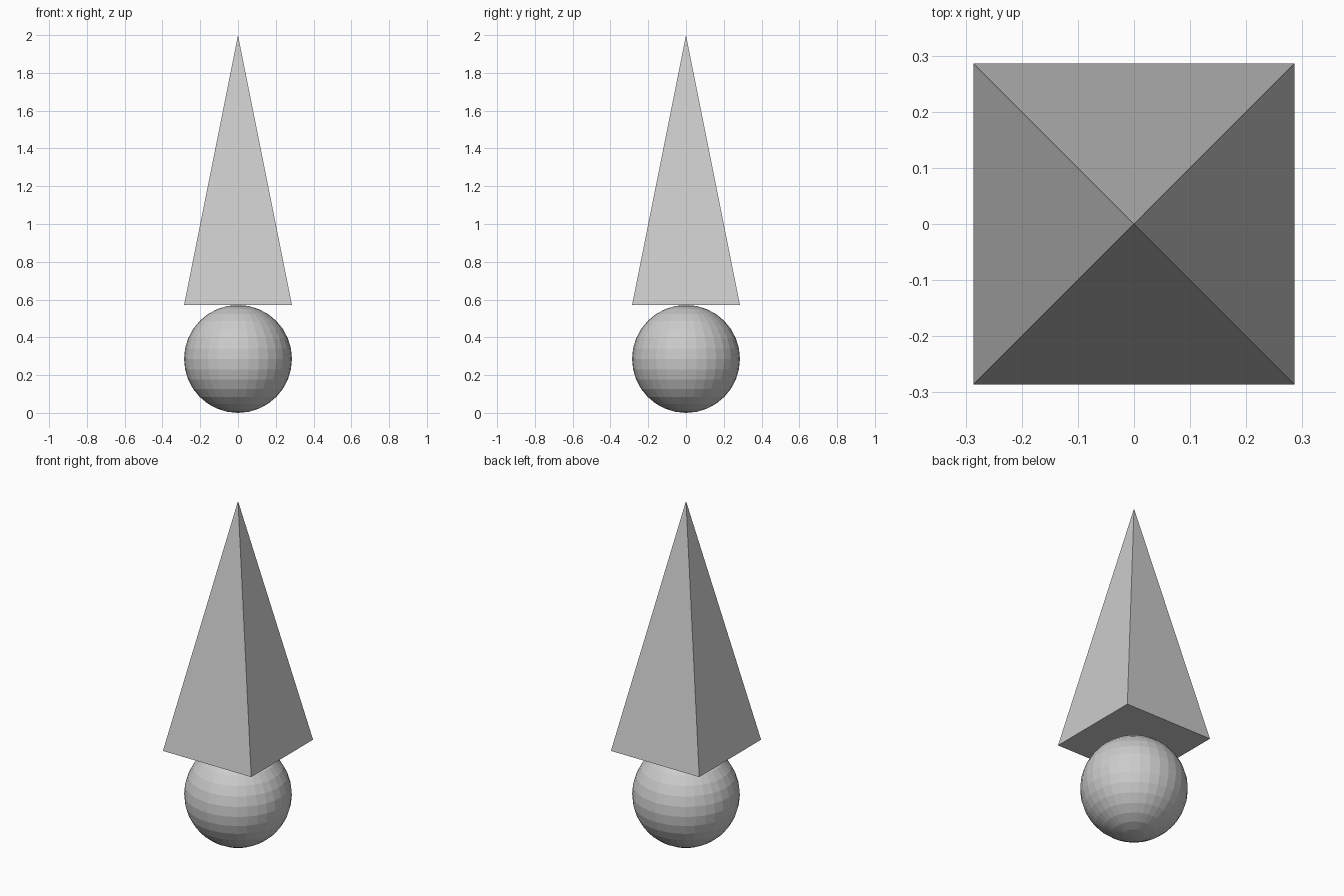
import bpy
import math

if "Cube" in bpy.data.objects:
    bpy.data.objects.remove(bpy.data.objects["Cube"])

R = 2 / 7          # ball radius and half width of the pyramid
HEIGHT = 2.0

# Ball standing on the ground, faceted
bpy.ops.mesh.primitive_uv_sphere_add(segments=32, ring_count=16, radius=R,
                                     location=(0, 0, R))
bpy.context.object.name = "ball"

# Tall square pyramid resting on the ball
base = 2 * R
bpy.ops.mesh.primitive_cone_add(vertices=4, radius1=R * math.sqrt(2), radius2=0,
                                depth=HEIGHT - base,
                                location=(0, 0, (HEIGHT + base) / 2),
                                rotation=(0, 0, math.pi / 4))
bpy.context.object.name = "pyramid"
bpy.ops.object.transform_apply(location=False, rotation=True, scale=False)
